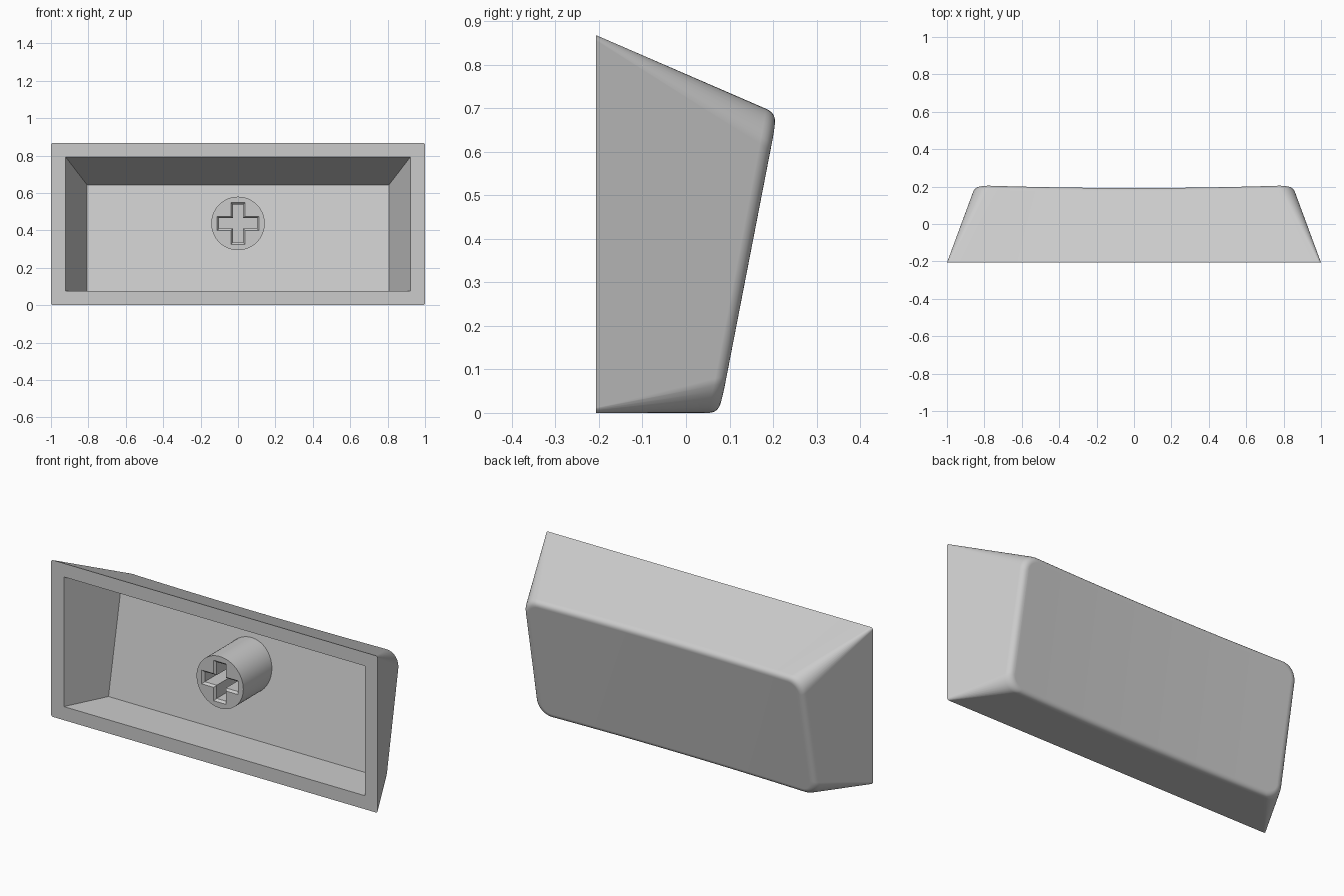
import bpy, bmesh, math
from mathutils import Vector

cube = bpy.data.objects.get("Cube")
if cube:
    bpy.data.objects.remove(cube)

FRONT = -0.207      # plane of the open rim
ARC, LONG = 8, 20   # segments per corner and per long side

plastic = bpy.data.materials.new("light_grey_plastic")
plastic.use_nodes = True
grey = (0.6, 0.6, 0.6, 1)
plastic.diffuse_color = grey
plastic.node_tree.nodes["Principled BSDF"].inputs["Base Color"].default_value = grey


def back_y(x, z):
    """Tilted outer face, dished across its width."""
    return 0.077 + 0.194 * z - 0.014 * max(0, 1 - (x / 0.82) ** 2)


def floor_y(x, z):
    return 0.005 + 0.195 * z


def upper_half(half, height, radius):
    """Points from the left side over the top to the right side."""
    arc = [(half - radius + radius * math.cos(a), height - radius + radius * math.sin(a))
           for a in (math.pi / 2 * i / ARC for i in range(ARC + 1))]
    span = half - radius
    mid = [(span - 2 * span * i / LONG, height) for i in range(1, LONG)]
    right_to_left = arc + mid + [(-x, z) for x, z in reversed(arc)]
    return right_to_left[::-1]


def rounded_ring(half, z0, z1, radius, depth):
    """Rounded rectangle whose lower half mirrors its upper half."""
    centre = (z0 + z1) / 2
    top = upper_half(half, (z1 - z0) / 2, radius)
    flat = [(x, centre + z) for x, z in top] + [(x, centre - z) for x, z in reversed(top)]
    return [Vector((x, depth(x, z), z)) for x, z in flat]


def add_ring(bm, points):
    return [bm.verts.new(p) for p in points]


def bridge(bm, a, b):
    for i in range(len(a)):
        j = (i + 1) % len(a)
        bm.faces.new((a[i], a[j], b[j], b[i]))


def fill_between(bm, outer, inner):
    """Flat face with a hole, between two rings."""
    edges = []
    for ring in (outer, inner):
        for i, v in enumerate(ring):
            w = ring[(i + 1) % len(ring)]
            edges.append(bm.edges.get((v, w)) or bm.edges.new((v, w)))
    bmesh.ops.triangle_fill(bm, edges=edges, use_beauty=True, normal=(0, -1, 0))


def finish(bm, name):
    bmesh.ops.recalc_face_normals(bm, faces=bm.faces)
    mesh = bpy.data.meshes.new(name)
    bm.to_mesh(mesh)
    bm.free()
    mesh.materials.append(plastic)
    obj = bpy.data.objects.new(name, mesh)
    bpy.context.collection.objects.link(obj)
    bpy.ops.object.select_all(action='DESELECT')
    obj.select_set(True)
    bpy.context.view_layer.objects.active = obj
    bpy.ops.object.shade_smooth_by_angle(angle=math.radians(30))
    weighted = obj.modifiers.new("even_shading", 'WEIGHTED_NORMAL')
    weighted.keep_sharp = True
    return obj


# Shell: tapered walls, rounded edge, dished face
bm = bmesh.new()
base = rounded_ring(1, 0, 0.868, 0.012, lambda x, z: FRONT)
edge = rounded_ring(0.852, 0, 0.688, 0.085, back_y)
inset = rounded_ring(0.826, 0.026, 0.662, 0.06, back_y)
start = [e + (b - e).normalized() * 0.03 for b, e in zip(base, edge)]
rim = add_ring(bm, base)
last = rim
for step in range(7):
    t = step / 6
    ring = add_ring(bm, [a * (1 - t) ** 2 + b * 2 * t * (1 - t) + c * t * t
                         for a, b, c in zip(start, edge, inset)])
    bridge(bm, last, ring)
    last = ring
count = len(last)
for i in range(count // 2 - 1):
    bm.faces.new((last[i], last[i + 1], last[count - 2 - i], last[count - 1 - i]))

# Cavity: sharp corners, sloped sides and top, floor parallel to the face
def box_ring(half, z0, z1, depth):
    corners = [(-half, z0), (half, z0), (half, z1), (-half, z1)]
    return add_ring(bm, [(x, depth(x, z), z) for x, z in corners])


mouth = box_ring(0.922, 0.075, 0.793, lambda x, z: FRONT)
floor = box_ring(0.807, 0.075, 0.643, floor_y)
fill_between(bm, rim, mouth)
bridge(bm, mouth, floor)
bm.faces.new(floor)
finish(bm, "cap_shell")

# Stem: round post with a chamfered cross-shaped socket
bm = bmesh.new()
STEM_Z, STEM_FRONT, SIDES = 0.437, -0.158, 64
circle = [(0.143 * math.cos(2 * math.pi * i / SIDES),
           STEM_Z + 0.143 * math.sin(2 * math.pi * i / SIDES)) for i in range(SIDES)]
tip = add_ring(bm, [(x, STEM_FRONT, z) for x, z in circle])
root = add_ring(bm, [(x, floor_y(x, z) + 0.01, z) for x, z in circle])
bridge(bm, tip, root)


def cross_ring(reach, width, y):
    arm = [(reach, -width), (reach, width), (width, width)]
    points = []
    for turn in range(4):
        points += arm
        arm = [(-z, x) for x, z in arm]
    return add_ring(bm, [(x, y, STEM_Z + z) for x, z in points])


lip = cross_ring(0.112, 0.038, STEM_FRONT)
throat = cross_ring(0.101, 0.028, STEM_FRONT + 0.012)
socket = cross_ring(0.101, 0.028, 0.06)
fill_between(bm, tip, lip)
bridge(bm, lip, throat)
bridge(bm, throat, socket)
bm.faces.new(socket)
finish(bm, "stem")
